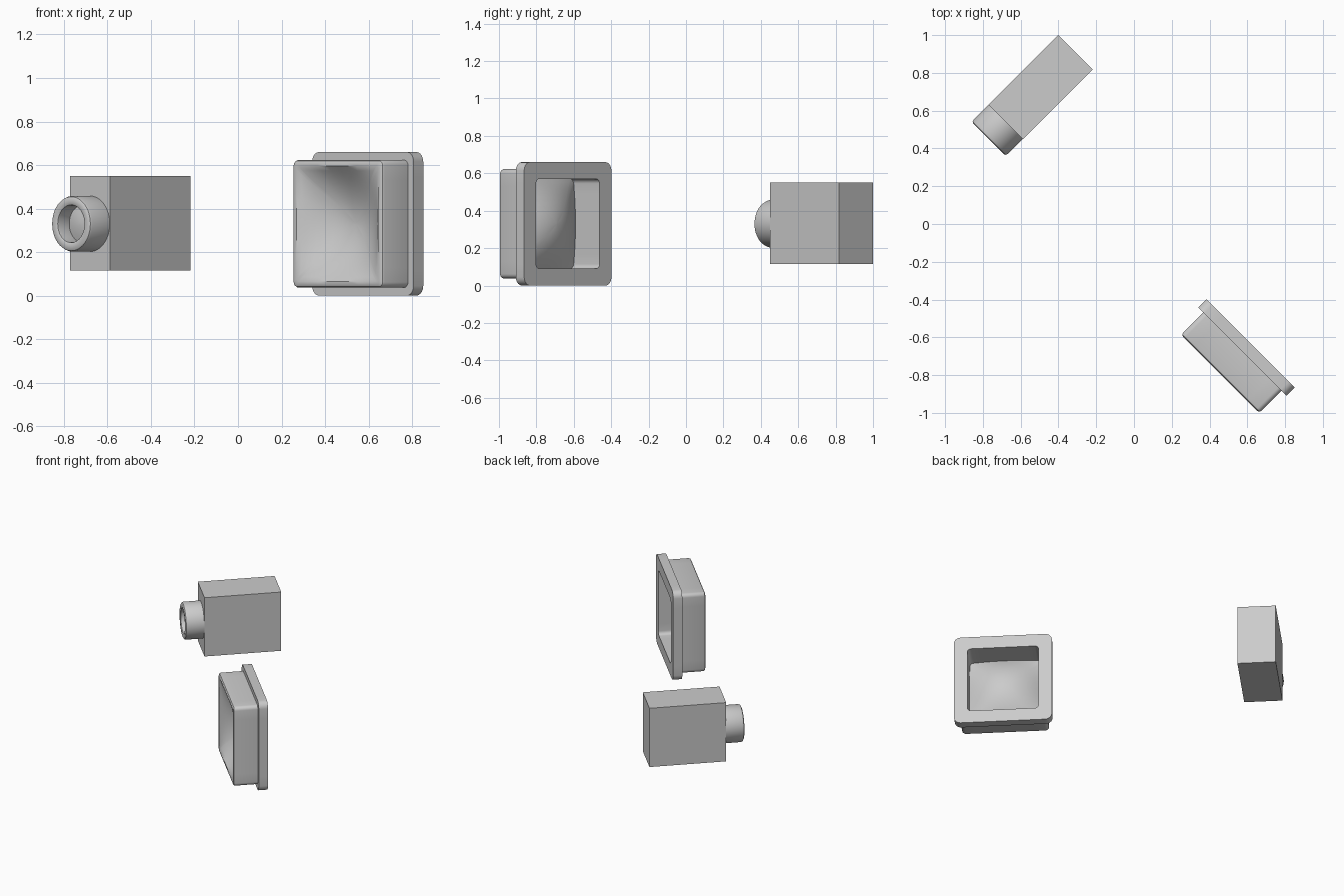
import bpy, bmesh, math

if "Cube" in bpy.data.objects:
    bpy.data.objects.remove(bpy.data.objects["Cube"])


def finish(name, bm, loc, angle, smooth=True):
    bmesh.ops.recalc_face_normals(bm, faces=bm.faces)
    me = bpy.data.meshes.new(name)
    bm.to_mesh(me)
    bm.free()
    ob = bpy.data.objects.new(name, me)
    bpy.context.collection.objects.link(ob)
    ob.location = loc
    ob.rotation_euler.z = math.radians(angle)
    if smooth:
        bpy.ops.object.select_all(action='DESELECT')
        ob.select_set(True)
        bpy.context.view_layer.objects.active = ob
        bpy.ops.object.shade_smooth_by_angle(angle=math.radians(35))
    return ob


def loft(loops):
    """Join closed loops of equal length; cap the first and last."""
    bm = bmesh.new()
    rings = [[bm.verts.new(p) for p in loop] for loop in loops]
    n = len(rings[0])
    for a, b in zip(rings, rings[1:]):
        for i in range(n):
            j = (i + 1) % n
            bm.faces.new((a[i], a[j], b[j], b[i]))
    bm.faces.new(rings[0])
    bm.faces.new(rings[-1])
    return bm


def rounded_square(h, r, depth, side=8, arc=5):
    """Rounded square in XZ with half size h; depth is a function of (x, z)."""
    quarter = [(h, -(h - r) + 2 * (h - r) * i / side) for i in range(side)]
    for i in range(arc):
        t = math.pi / 2 * i / arc
        quarter.append((h - r + r * math.cos(t), h - r + r * math.sin(t)))
    pts = []
    for k in range(4):
        for x, z in quarter:
            for _ in range(k):
                x, z = -z, x
            pts.append((x, depth(x, z), z))
    return pts


# Screen housing: hooded frame with a curved screen, hollow on its back
BACK, DISH, BULGE, GLASS = 0.228, 0.265, 0.12, 0.025


def dish(x, z):
    fx = max(0, 1 - (x / DISH) ** 2)
    fz = max(0, 1 - (z / DISH) ** 2)
    return BACK - BULGE * fx * fz


def flat(y):
    return lambda x, z: y


def inner(x, z):
    return dish(x, z) - GLASS


steps = [0.02, 0.15, 0.3, 0.45, 0.6, 0.72, 0.82, 0.92, 1.0]
loops = [rounded_square(0.24 * s, 0.025 * s, inner) for s in steps]
loops += [rounded_square(h, r, flat(y)) for h, r, y in [
    (0.24, 0.025, 0.0), (0.33, 0.045, 0.0), (0.33, 0.045, 0.0625),
    (0.293, 0.025, 0.0625), (0.293, 0.025, BACK - 0.015),
    (0.289, 0.022, BACK - 0.005), (0.28, 0.016, BACK)]]
loops += [rounded_square(DISH * s, 0.014 * s, dish) for s in reversed(steps)]
finish("screen_housing", loft(loops), (0.618, -0.632, 0.33), 135)

# Camera body: plain box
bm = bmesh.new()
bmesh.ops.create_cube(bm, size=1)
for v in bm.verts:
    v.co.x *= 0.258
    v.co.y = (v.co.y + 0.5) * 0.523
    v.co.z *= 0.435
finish("camera_body", bm, (-0.68, 0.54, 0.3325), -45, smooth=False)

# Lens barrel: turned profile (radius, depth) with a recessed glass
profile = [(0.128, 0.0), (0.128, -0.112), (0.124, -0.122), (0.115, -0.127),
           (0.094, -0.127), (0.087, -0.123), (0.085, -0.115), (0.085, -0.05),
           (0.06, -0.057), (0.03, -0.063), (0.005, -0.065)]
N = 48
barrel = [[(r * math.cos(2 * math.pi * i / N), y, r * math.sin(2 * math.pi * i / N))
           for i in range(N)] for r, y in profile]
finish("camera_lens", loft(barrel), (-0.68, 0.54, 0.33), -45)
